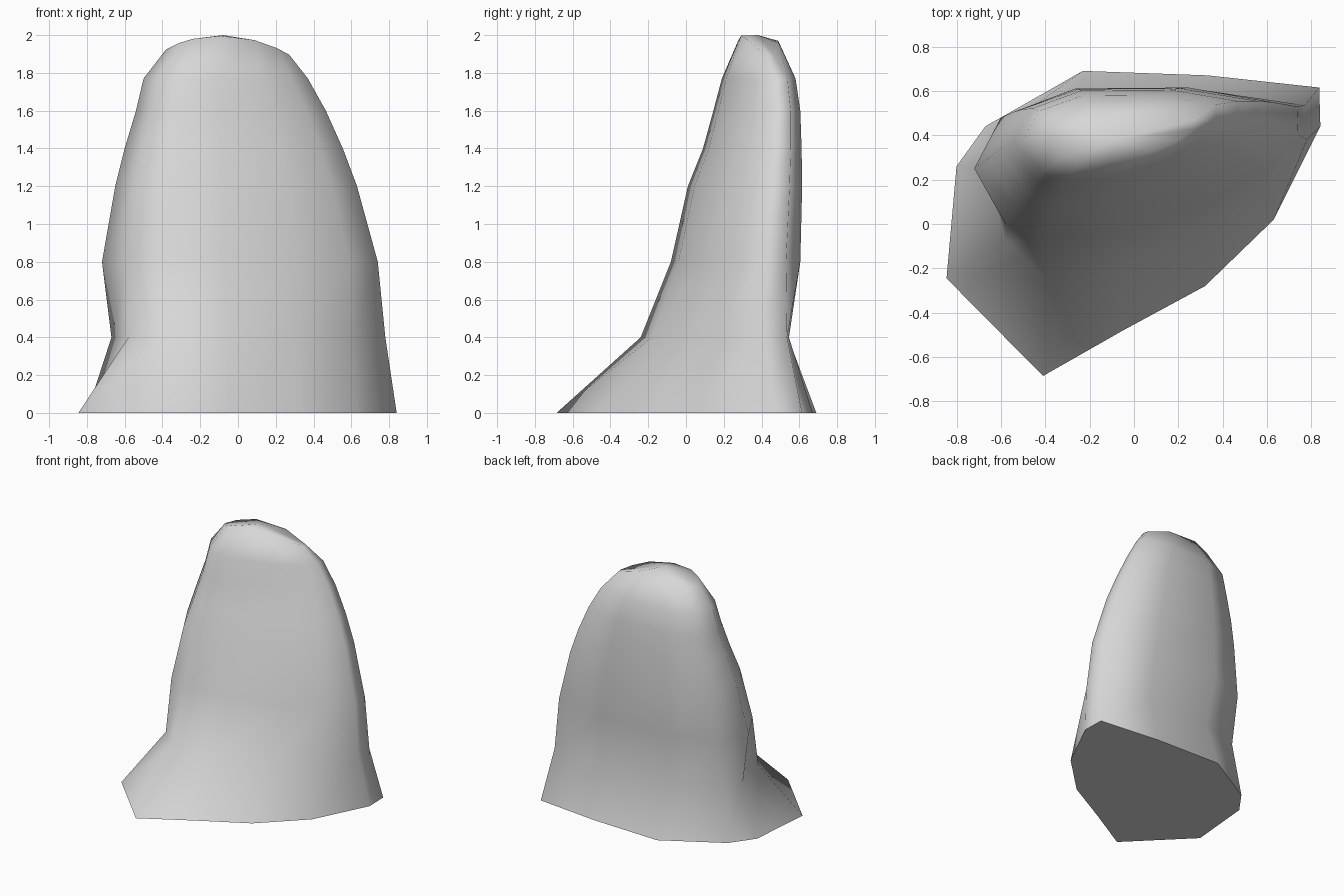
import bpy
import bmesh

# Remove the default object
default = bpy.data.objects.get("Cube")
if default:
    bpy.data.objects.remove(default, do_unlink=True)

# Plain stone colour
stone = bpy.data.materials.new("stone_grey")
stone.use_nodes = True
stone.diffuse_color = (0.68, 0.68, 0.68, 1)
stone.node_tree.nodes["Principled BSDF"].inputs["Base Color"].default_value = stone.diffuse_color

# Outlines of the spreading foot, the pinched ankle and the body,
# listed around the rock from its front right corner
foot = [(-.845, -.245), (-.41, -.685), (-.05, -.48), (.32, -.28), (.63, .02), (.84, .44),
        (.835, .615), (.33, .67), (-.23, .69), (-.67, .44), (-.8, .26)]
ankle = [(-.58, -.07), (-.4, -.24), (-.05, -.18), (.33, -.02), (.6, .15), (.78, .38),
         (.77, .535), (.3, .545), (-.25, .54), (-.58, .44), (-.67, .25)]
body = [(-.58, 0), (-.41, -.08), (-.08, -.04), (.33, .08), (.59, .24), (.74, .4),
        (.735, .53), (.3, .605), (-.28, .6), (-.6, .48), (-.72, .25)]

# Tapering upper sections: height, x limits, y limits
sections = [(1.2, -.65, .63, .01, .615), (1.4, -.6, .555, .09, .612),
            (1.6, -.54, .465, .145, .605), (1.77, -.5, .37, .19, .58)]
crown = (-.38, .27, .28, .49)


def fit(outline, x0, x1, y0, y1):
    """Stretch an outline into the given limits."""
    xs, ys = zip(*outline)
    sx = (x1 - x0) / (max(xs) - min(xs))
    sy = (y1 - y0) / (max(ys) - min(ys))
    return [(x0 + (x - min(xs)) * sx, y0 + (y - min(ys)) * sy) for x, y in outline]


def crown_height(x, y):
    """The crown is domed along its length and slopes gently to the back."""
    return 2 - .7 * (x + .08) ** 2 - .1 * (y - .26)


bm = bmesh.new()


def add_ring(outline, height):
    return [bm.verts.new((x, y, height(x, y) if callable(height) else height))
            for x, y in outline]


rings = [add_ring(foot, 0), add_ring(ankle, .4), add_ring(body, .8)]
rings += [add_ring(fit(body, *limits), z) for z, *limits in sections]
rings.append(add_ring(fit(body, *crown), crown_height))

# Skin between neighbouring rings
count = len(foot)
for low, high in zip(rings, rings[1:]):
    for i in range(count):
        j = (i + 1) % count
        bm.faces.new((low[i], low[j], high[j], high[i]))

# Crown closed to a low peak
peak = bm.verts.new((-.08, .38, 2))
for i in range(count):
    bm.faces.new((rings[-1][i], rings[-1][(i + 1) % count], peak))
for face in bm.faces:
    face.smooth = True

# Flat underside with a crisp rim
base = bm.faces.new(rings[0][::-1])
for edge in base.edges:
    edge.smooth = False

mesh = bpy.data.meshes.new("standing_rock")
bm.to_mesh(mesh)
bm.free()
mesh.materials.append(stone)
rock = bpy.data.objects.new("standing_rock", mesh)
bpy.context.collection.objects.link(rock)
